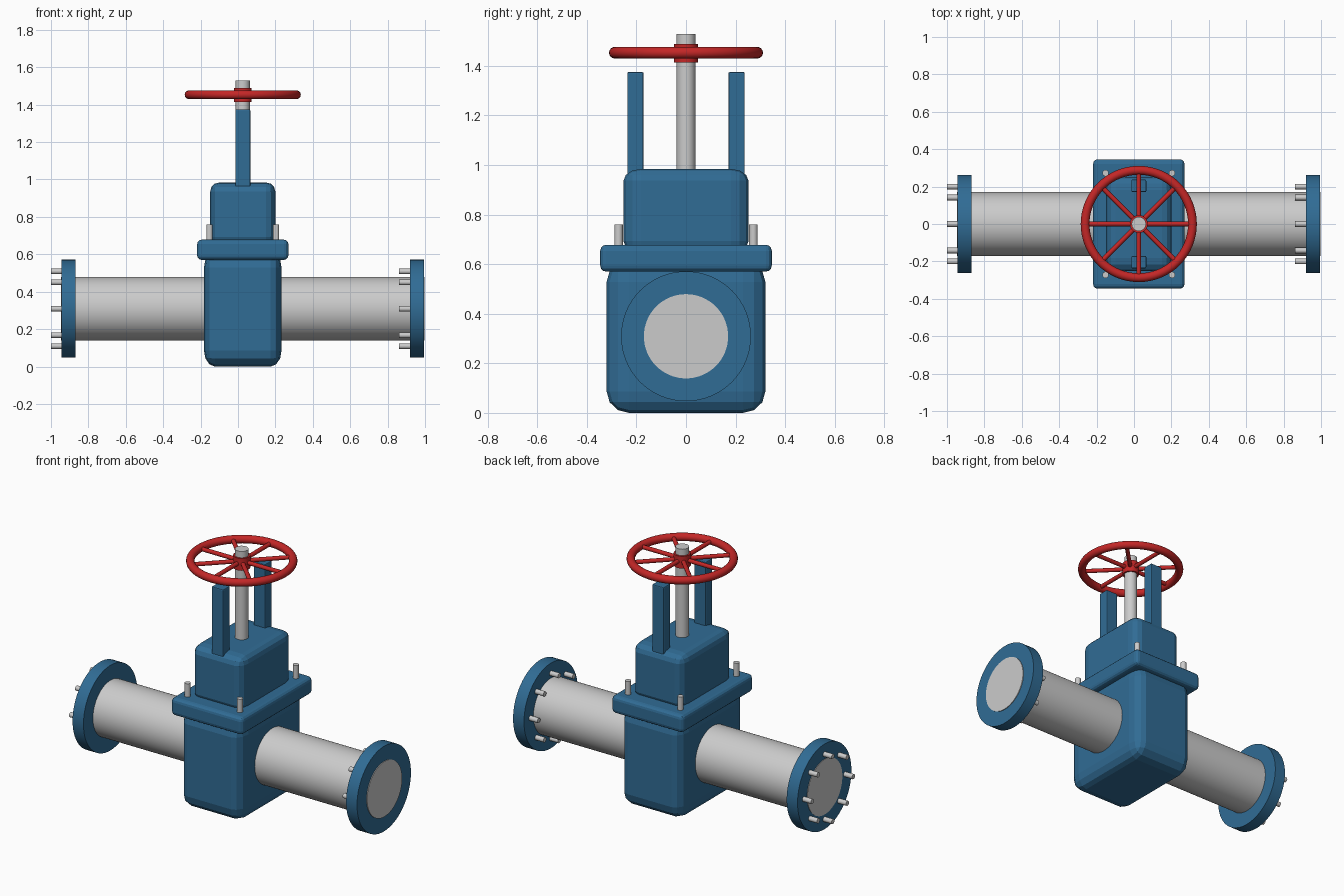
import bpy, math
from mathutils import Vector

if "Cube" in bpy.data.objects:
    bpy.data.objects.remove(bpy.data.objects["Cube"])

CX, PZ = 0.0255, 0.309   # valve axis in x, pipe axis in z
WZ = 1.453               # handwheel height


def material(name, rgb):
    m = bpy.data.materials.new(name)
    m.diffuse_color = (*rgb, 1)
    m.use_nodes = True
    m.node_tree.nodes["Principled BSDF"].inputs["Base Color"].default_value = m.diffuse_color
    return m


BLUE = material("blue_paint", (0.03, 0.15, 0.30))
RED = material("red_paint", (0.55, 0.02, 0.02))


def finish(name, mat):
    ob = bpy.context.object
    ob.name = name
    if mat:
        ob.data.materials.append(mat)
    return ob


def box(name, x, y, z0, z1, sx, sy, bevel, mat, segments=3, proportional=False):
    """Bevelled box; a proportional bevel stretches with the box sides."""
    bpy.ops.mesh.primitive_cube_add(size=1, location=(x, y, (z0 + z1) / 2))
    ob = finish(name, mat)
    size = Vector((sx, sy, z1 - z0))
    ob.scale = size
    if not proportional:
        bpy.ops.object.transform_apply(location=False, rotation=False, scale=True)
    mod = ob.modifiers.new("Bevel", "BEVEL")
    mod.width, mod.segments = bevel, segments
    return ob


def rod(name, a, b, r, mat=None, verts=24):
    """Cylinder between two points."""
    a, b = Vector(a), Vector(b)
    bpy.ops.mesh.primitive_cylinder_add(vertices=verts, radius=r, depth=(b - a).length,
                                        location=(a + b) / 2)
    ob = finish(name, mat)
    ob.rotation_euler = (b - a).to_track_quat('Z', 'Y').to_euler()
    bpy.ops.object.shade_smooth_by_angle(angle=math.radians(35))
    return ob


# Valve housing
box("body", CX, 0, 0.0, 0.615, 0.415, 0.64, 0.14, BLUE, proportional=True)
box("cover_plate", CX, 0, 0.57, 0.678, 0.488, 0.692, 0.024, BLUE)
box("bonnet", CX, 0, 0.645, 0.984, 0.348, 0.504, 0.14, BLUE, proportional=True)

# Pipe and end flanges with bolts on the -x side of each
rod("pipe", (CX - 0.971, 0, PZ), (CX + 0.9725, 0, PZ), 0.17, verts=64)
for side, label in ((-1, "left"), (1, "right")):
    fx = CX + side * 0.931
    rod(label + "_flange", (fx - 0.037, 0, PZ), (fx + 0.037, 0, PZ), 0.262, BLUE, 64)
    for i in range(8):
        a = i * math.pi / 4
        y, z = 0.2 * math.cos(a), PZ + 0.2 * math.sin(a)
        rod(f"{label}_flange_bolt_{i}", (fx - 0.0945, y, z), (fx + 0.02, y, z), 0.015, verts=16)

# Cover bolts and yoke bars
for sy in (-1, 1):
    for sx in (-1, 1):
        x, y = CX + sx * 0.178, sy * 0.272
        rod("cover_bolt", (x, y, 0.6), (x, y, 0.76), 0.017, verts=16)
    box("yoke_bar", CX, sy * 0.204, 0.9, 1.375, 0.08, 0.066, 0.006, BLUE, 2)

# Stem
rod("stem", (CX, 0, 0.9), (CX, 0, 1.528), 0.038, verts=32)

# Handwheel: rim, hub, eight spokes
bpy.ops.mesh.primitive_torus_add(major_radius=0.287, minor_radius=0.0235, major_segments=64,
                                 minor_segments=16, location=(CX, 0, WZ))
finish("wheel_rim", RED)
bpy.ops.object.shade_smooth()
rod("wheel_hub", (CX, 0, 1.414), (CX, 0, 1.489), 0.048, RED, 32)
for i in range(8):
    a = i * math.pi / 4
    d = Vector((math.cos(a), math.sin(a), 0))
    c = Vector((CX, 0, WZ))
    rod(f"wheel_spoke_{i}", c + d * 0.03, c + d * 0.285, 0.0125, RED, 12)
